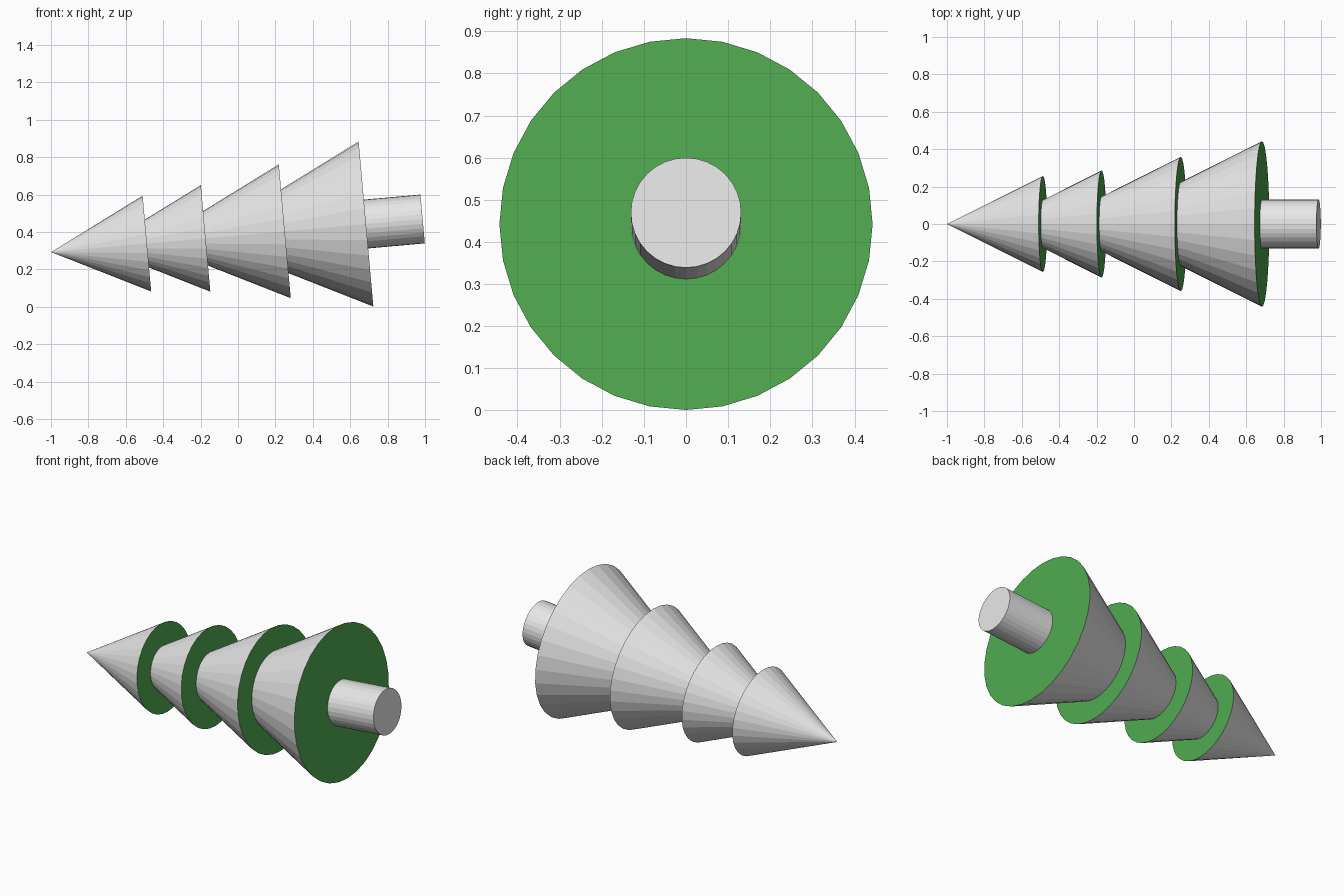
import bpy, bmesh, math
from mathutils import Matrix, Vector

cube = bpy.data.objects.get("Cube")
if cube:
    bpy.data.objects.remove(cube, do_unlink=True)


def material(name, colour):
    mat = bpy.data.materials.new(name)
    mat.use_nodes = True
    mat.diffuse_color = colour
    mat.node_tree.nodes["Principled BSDF"].inputs["Base Color"].default_value = colour
    return mat


GREY = material("pale_grey", (0.8, 0.8, 0.8, 1))
GREEN = material("leaf_green", (0.08, 0.4, 0.08, 1))

# The tree lies on its side: its tip is at -x, its trunk rises gently to +x
TILT = math.radians(5.1)
TIP = Vector((-1, 0, 0.292))
LEAN = Matrix.Rotation(-math.pi / 2 - TILT, 4, 'Y')
SIDES = 32


def tree_part(name, start, end, tip_radius, base_radius, materials):
    """Cone or cylinder along the tree axis, measured from the tip."""
    bm = bmesh.new()
    bmesh.ops.create_cone(
        bm, cap_ends=True, segments=SIDES, radius1=base_radius,
        radius2=tip_radius, depth=end - start,
        matrix=Matrix.Translation((0, 0, -(start + end) / 2)))
    bm.normal_update()
    # The flat underside takes the last material
    for face in bm.faces:
        if face.normal.z < -0.9:
            face.material_index = len(materials) - 1
    bm.transform(Matrix.Translation(TIP) @ LEAN)
    mesh = bpy.data.meshes.new(name)
    bm.to_mesh(mesh)
    bm.free()
    for mat in materials:
        mesh.materials.append(mat)
    obj = bpy.data.objects.new(name, mesh)
    bpy.context.collection.objects.link(obj)
    return obj


# Foliage tiers share one slope: each is twice as long as its radius
tiers = [("top_tier", 0.515, 0.257), ("upper_tier", 0.83, 0.286),
         ("lower_tier", 1.255, 0.359), ("bottom_tier", 1.691, 0.443)]
for name, base, radius in tiers:
    tree_part(name, base - 2 * radius, base, 0, radius, [GREY, GREEN])

# Trunk
tree_part("trunk", 1.66, 1.995, 0.131, 0.131, [GREY])
